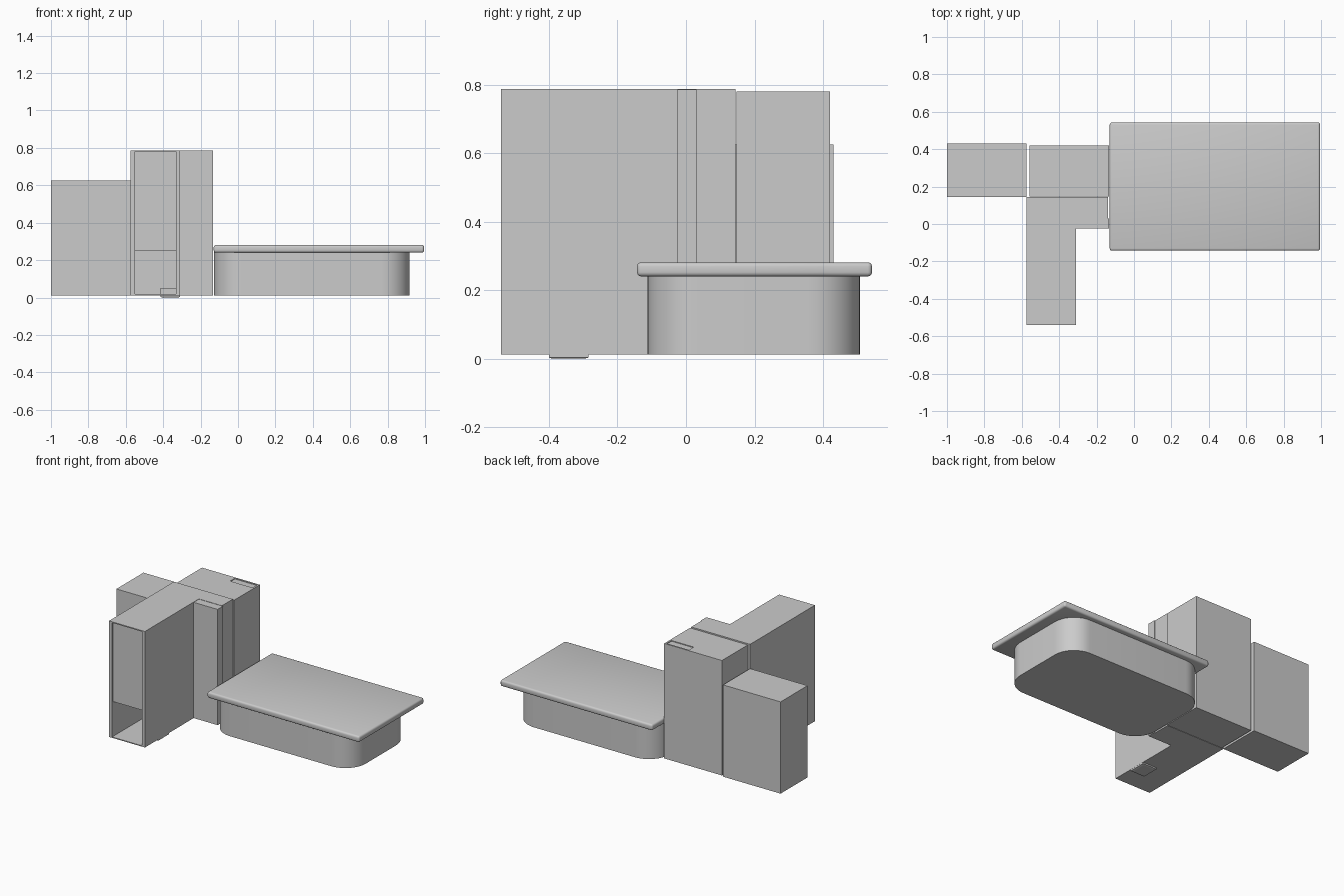
import bpy, bmesh, math

if "Cube" in bpy.data.objects:
    bpy.data.objects.remove(bpy.data.objects["Cube"])


def finish(name, bm):
    bmesh.ops.recalc_face_normals(bm, faces=bm.faces)
    me = bpy.data.meshes.new(name)
    bm.to_mesh(me)
    bm.free()
    ob = bpy.data.objects.new(name, me)
    bpy.context.collection.objects.link(ob)
    return ob


def box(name, x, y, z, bevel=0.0, segments=2):
    bm = bmesh.new()
    bmesh.ops.create_cube(bm, size=1)
    for v in bm.verts:
        v.co = [a + (b - a) * (c + 0.5) for (a, b), c in zip((x, y, z), v.co)]
    if bevel:
        bmesh.ops.bevel(bm, geom=bm.edges[:], offset=bevel, segments=segments,
                        profile=0.5, affect='EDGES')
    return finish(name, bm)


def inset_face(ob, axis, sign, thickness, depth):
    """Inset the outermost face along an axis and push it inwards."""
    bm = bmesh.new()
    bm.from_mesh(ob.data)
    face = max(bm.faces, key=lambda f: f.normal[axis] * sign)
    n = face.normal.copy()
    bmesh.ops.inset_region(bm, faces=[face], thickness=thickness)
    bmesh.ops.translate(bm, verts=face.verts[:], vec=-n * depth)
    bm.to_mesh(ob.data)
    bm.free()


# low side cabinet
box("side_cabinet", (-1.0, -0.575), (0.145, 0.43), (0.012, 0.625))

# tall rear cabinet with a shallow recess in its top
rear = box("rear_cabinet", (-0.56, -0.133), (0.148, 0.42), (0.012, 0.78))
slot = box("slot_cutter", (-0.31, -0.145), (0.36, 0.41), (0.775, 0.80))
slot.hide_render = True
slot.hide_viewport = True
cut = rear.modifiers.new("slot", 'BOOLEAN')
cut.operation = 'DIFFERENCE'
cut.object = slot

# corner block and its filler post
box("corner_block", (-0.31, -0.14), (0.03, 0.145), (0.012, 0.787))
box("corner_post", (-0.31, -0.133), (-0.025, 0.03), (0.012, 0.785))

# hollow wing: side walls, floor, lid and rear panel
FRONT, REAR = -0.54, 0.145
for label, x in (("left", (-0.575, -0.552)), ("right", (-0.332, -0.31))):
    box(label + "_wall", x, (FRONT, REAR), (0.012, 0.787))
inner = (-0.552, -0.332)
box("wing_floor", inner, (FRONT, REAR), (0.012, 0.018))
box("wing_lid", inner, (FRONT, REAR), (0.78, 0.787))
box("wing_rear", inner, (0.125, REAR), (0.018, 0.78))

# recessed door above the open niche
box("wing_door", inner, (-0.53, -0.515), (0.25, 0.78))

# outlet box under the wing
outlet = box("floor_outlet", (-0.415, -0.311), (-0.4, -0.285), (0.003, 0.05))
inset_face(outlet, 2, -1, 0.014, -0.003)

# rounded pedestal under the table
bm = bmesh.new()
x0, x1, y0, y1, r = -0.128, 0.918, -0.112, 0.508, 0.15
corners = ((x1 - r, y1 - r), (x0 + r, y1 - r), (x0 + r, y0 + r), (x1 - r, y0 + r))
ring = []
for q, (cx, cy) in enumerate(corners):
    for i in range(13):
        a = math.radians(90 * q + 90 * i / 12)
        ring.append(bm.verts.new((cx + r * math.cos(a), cy + r * math.sin(a), 0.012)))
base = bm.faces.new(ring)
top = bmesh.ops.extrude_face_region(bm, geom=[base])["geom"]
bmesh.ops.translate(bm, vec=(0, 0, 0.23),
                    verts=[g for g in top if isinstance(g, bmesh.types.BMVert)])
pedestal = finish("table_pedestal", bm)

# table top with softened edges
table = box("table_top", (-0.13, 0.995), (-0.143, 0.543), (0.24, 0.281), 0.012, 3)

for ob in (pedestal, table):
    bpy.ops.object.select_all(action='DESELECT')
    ob.select_set(True)
    bpy.context.view_layer.objects.active = ob
    bpy.ops.object.shade_smooth_by_angle(angle=math.radians(35))
